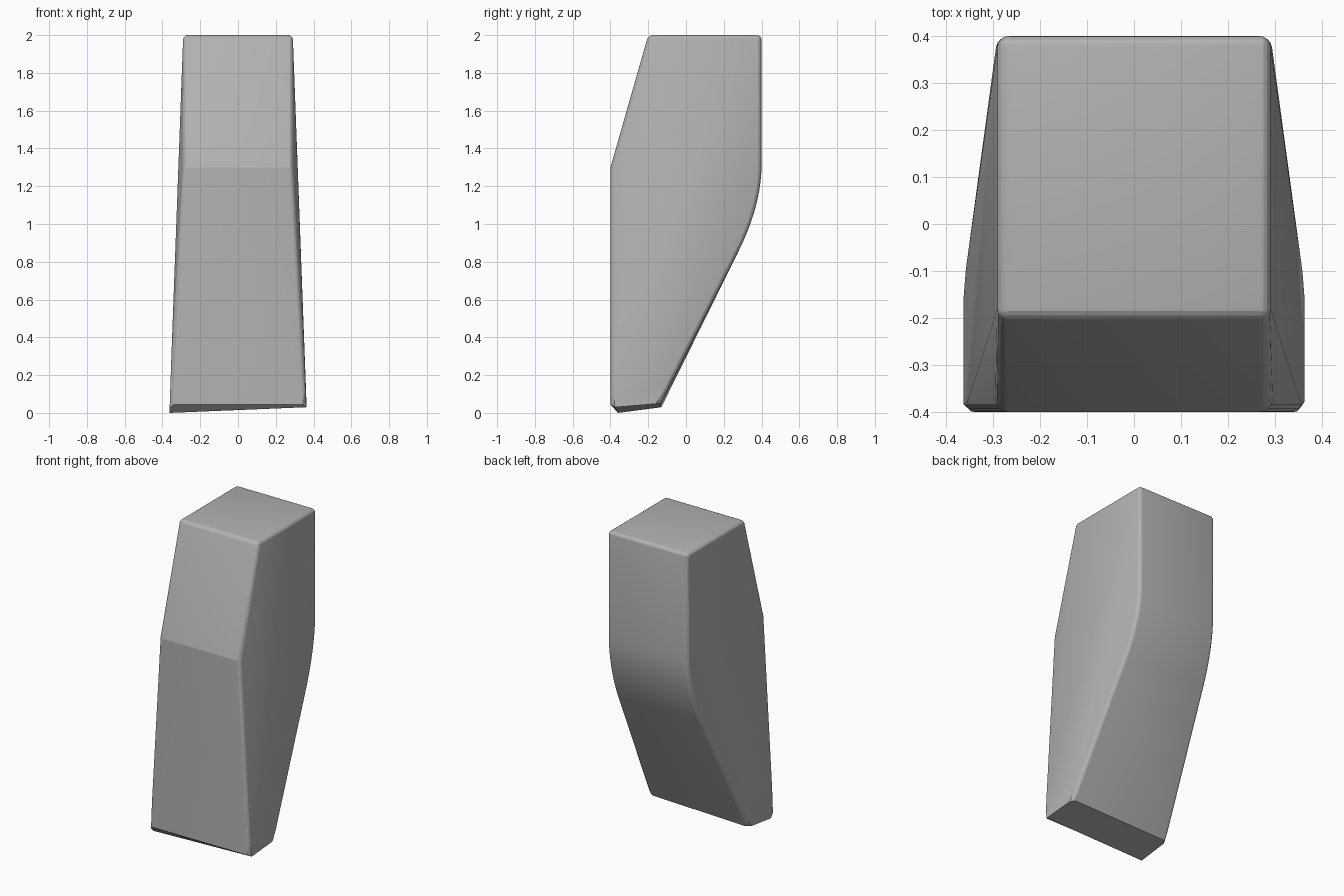
import bpy
import bmesh
import math

cube = bpy.data.objects.get("Cube")
if cube:
    bpy.data.objects.remove(cube, do_unlink=True)

grey = bpy.data.materials.new("plain grey")
grey.use_nodes = True
GREY = (0.45, 0.45, 0.45, 1)
grey.diffuse_color = GREY
grey.node_tree.nodes["Principled BSDF"].inputs["Base Color"].default_value = GREY

TOP, WAIST, FOOT = 0.29, 0.29, 0.362   # half widths
CURVE_STEPS = 10


def bezier(a, b, c, t):
    return tuple((1 - t) ** 2 * p + 2 * t * (1 - t) * q + t * t * r
                 for p, q, r in zip(a, b, c))


def outline(side):
    """Side outline as (half width, y, z), from top front down and round to top back."""
    left = side > 0
    front = [(TOP, -0.2, 2), (WAIST, -0.4, 1.3), (FOOT, -0.4, 0.045)]
    sole = [(FOOT, -0.375, 0.03) if left else (FOOT, -0.36, 0.0)]
    heel = (-0.135, 0.05) if left else (-0.13, 0.03)
    bend = [bezier((0.28, 0.86), (0.4, 1.1), (0.4, 1.32), i / CURVE_STEPS)
            for i in range(CURVE_STEPS + 1)]
    back = [(TOP + (FOOT - TOP) * (0.4 - y) / 0.53, y, z)
            for y, z in [heel] + bend + [(0.4, 2)]]
    return [(side * x, y, z) for x, y, z in front + sole + back]


bm = bmesh.new()
right, left = [[bm.verts.new(p) for p in outline(s)] for s in (-1, 1)]
n = len(left)

# Band of faces round the front, sole, back and top
for i in range(n):
    j = (i + 1) % n
    bm.faces.new((right[i], right[j], left[j], left[i]))

# Each side: front facet, flat middle, back facet
for ring in (right, left):
    bm.faces.new(ring[:3])
    bm.faces.new([ring[0]] + ring[2:5] + [ring[-1]])
    bm.faces.new(ring[4:])
bmesh.ops.recalc_face_normals(bm, faces=bm.faces)

# Round the long corners and the top rim
rounded = []
for ring in (right, left):
    for i in range(n):
        if i not in (2, 3):
            rounded.append(bm.edges.get((ring[i], ring[(i + 1) % n])))
for i in (0, n - 1):
    rounded.append(bm.edges.get((right[i], left[i])))
bmesh.ops.bevel(bm, geom=rounded, offset=0.025, offset_type='OFFSET',
                segments=4, profile=0.5, affect='EDGES', clamp_overlap=True)

mesh = bpy.data.meshes.new("tapered_block")
bm.to_mesh(mesh)
bm.free()
mesh.materials.append(grey)
block = bpy.data.objects.new("tapered_block", mesh)
bpy.context.collection.objects.link(block)

bpy.ops.object.select_all(action='DESELECT')
block.select_set(True)
bpy.context.view_layer.objects.active = block
bpy.ops.object.shade_smooth_by_angle(angle=math.radians(14))
